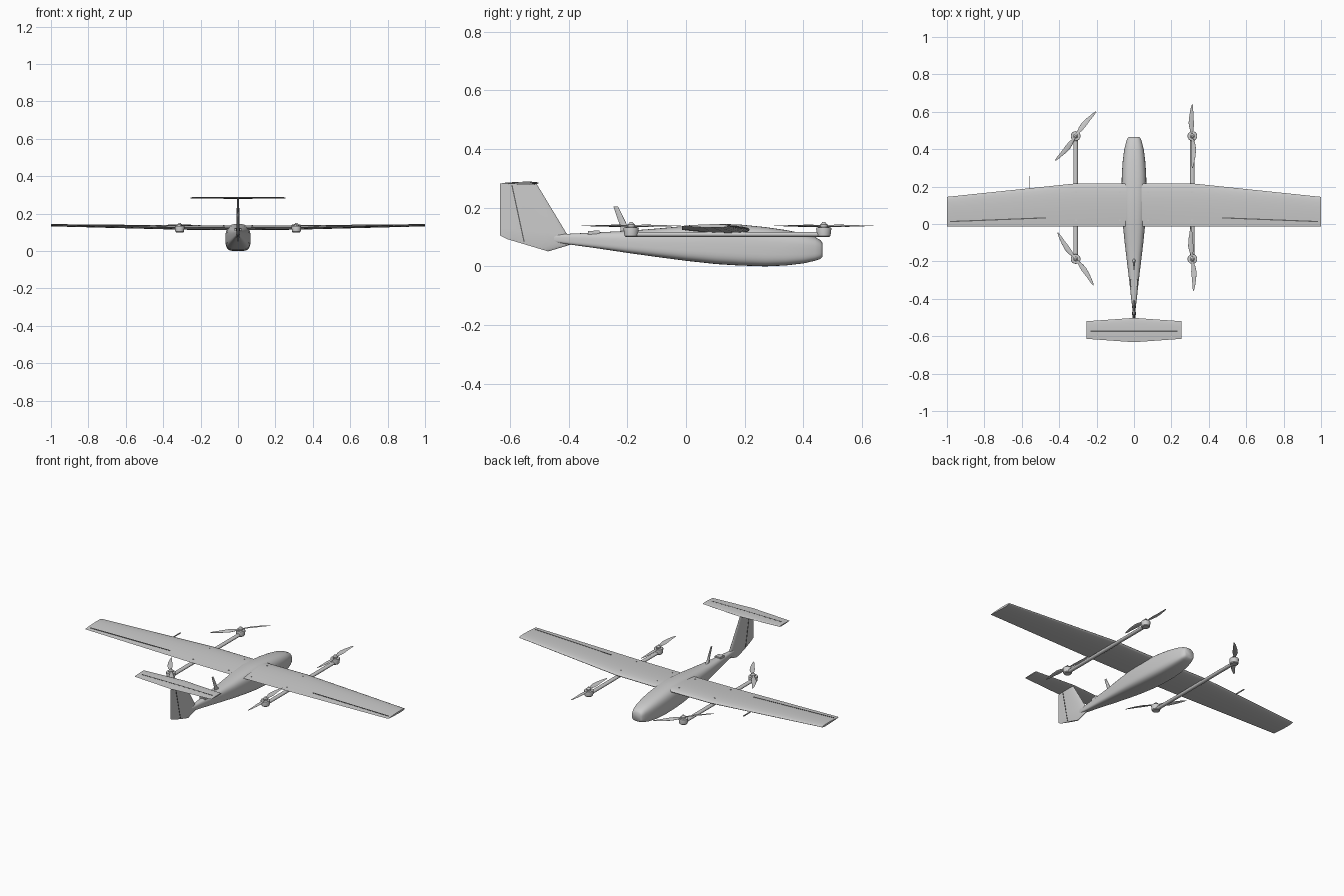
import bpy, bmesh, math
from mathutils import Vector, Matrix

if "Cube" in bpy.data.objects:
    bpy.data.objects.remove(bpy.data.objects["Cube"])


def material(name, rgb):
    m = bpy.data.materials.new(name)
    m.use_nodes = True
    m.diffuse_color = (*rgb, 1)
    m.node_tree.nodes["Principled BSDF"].inputs["Base Color"].default_value = (*rgb, 1)
    return m


GREY = material("light grey", (0.6, 0.6, 0.6))
DARK = material("dark groove", (0.12, 0.12, 0.12))


def finish(bm, name, mat=GREY, angle=35):
    bmesh.ops.remove_doubles(bm, verts=bm.verts, dist=1e-6)
    bmesh.ops.recalc_face_normals(bm, faces=bm.faces)
    mesh = bpy.data.meshes.new(name)
    bm.to_mesh(mesh)
    bm.free()
    ob = bpy.data.objects.new(name, mesh)
    bpy.context.collection.objects.link(ob)
    mesh.materials.append(mat)
    bpy.ops.object.select_all(action='DESELECT')
    ob.select_set(True)
    bpy.context.view_layer.objects.active = ob
    bpy.ops.object.shade_smooth_by_angle(angle=math.radians(angle))
    return ob


def loft(bm, rings):
    """Skin a row of closed rings and cap both ends."""
    rows = [[bm.verts.new(p) for p in r] for r in rings]
    for a, b in zip(rows, rows[1:]):
        for i in range(len(a)):
            j = (i + 1) % len(a)
            bm.faces.new((a[i], a[j], b[j], b[i]))
    bm.faces.new(rows[0])
    bm.faces.new(rows[-1])


def half(u):
    """Half thickness of a symmetric aerofoil of unit thickness."""
    return 5 * (.2969 * u ** .5 - .126 * u - .3516 * u * u + .2843 * u ** 3 - .1036 * u ** 4)


CHORD = (.01, .04, .1, .2, .35, .55, .78)


def foil(le, te, thick, up):
    """Aerofoil ring from leading to trailing edge."""
    le, te, up = Vector(le), Vector(te), Vector(up)
    at = lambda u, s: le.lerp(te, u) + up * (s * thick * half(u))
    return ([le] + [at(u, 1) for u in CHORD] + [at(1, 1), at(1, -1)]
            + [at(u, -1) for u in reversed(CHORD)])


def bar(bm, p, q, width, height, up=(0, 0, 1)):
    """Square bar from p to q."""
    p, q, up = Vector(p), Vector(q), Vector(up)
    side = (q - p).cross(up).normalized() * width / 2
    v = up * height / 2
    loft(bm, [[c + side + v, c - side + v, c - side - v, c + side - v] for c in (p, q)])


def lathe(bm, profile, x, y, n=24):
    loft(bm, [[Vector((x + r * math.cos(2 * math.pi * i / n), y + r * math.sin(2 * math.pi * i / n), z))
               for i in range(n)] for r, z in profile])


# Fuselage: y, half width, bottom z, top z
SECTIONS = [(-.505, .003, .090, .106), (-.4, .015, .075, .111), (-.3, .026, .061, .116),
            (-.2, .038, .046, .121), (-.1, .050, .032, .129), (0, .060, .019, .138),
            (.1, .066, .008, .145), (.18, .067, .003, .143), (.27, .065, .0, .134),
            (.34, .060, .003, .124), (.40, .052, .010, .112), (.44, .042, .019, .100),
            (.458, .035, .025, .090), (.466, .028, .034, .080)]
bm = bmesh.new()
rings = []
for y, w, lo, hi in SECTIONS:
    ring = []
    for i in range(40):
        a = 2 * math.pi * i / 40
        c, s = math.cos(a), math.sin(a)
        k = 2 / (2.7 if s > 0 else 4)
        ring.append((w * math.copysign(abs(c) ** k, c), y,
                     (lo + hi) / 2 + (hi - lo) / 2 * math.copysign(abs(s) ** k, s)))
    rings.append(ring)
loft(bm, rings)
finish(bm, "fuselage", angle=50)

# Main wing: straight centre section, tapered outer panels
ROOT, MID, TIP = (0, .217, .124, .026), (.31, .217, .126, .024), (1, .145, .138, .012)
TRAIL = -.014


def wing_at(x):
    a, b = (ROOT, MID) if abs(x) < .31 else (MID, TIP)
    t = (abs(x) - a[0]) / (b[0] - a[0])
    return [p + (q - p) * t for p, q in zip(a, b)][1:]


def wing_top(x, y):
    lead, z, thick = wing_at(x)
    return Vector((x, y, z + thick * half((lead - y) / (lead - TRAIL))))


bm = bmesh.new()
rings = []
for x in (-1, -.31, 0, .31, 1):
    lead, z, thick = wing_at(x)
    rings.append(foil((x, lead, z), (x, TRAIL, z), thick, (0, 0, 1)))
loft(bm, rings)
finish(bm, "wing")

# Aileron slots and wing bolts
bm = bmesh.new()
for s in (-1, 1):
    bar(bm, wing_top(s * .47, .033), wing_top(s * .985, .013), .006, .003)
finish(bm, "aileron_slots", DARK)
bm = bmesh.new()
for s in (-1, 1):
    for x, y in ((.075, .17), (.075, .02), (.31, .17), (.31, .02)):
        z = wing_top(x, y).z
        lathe(bm, [(.004, z - .003), (.004, z + .002)], s * x, y, 12)
finish(bm, "wing_bolts")

# Upright tail fin
bm = bmesh.new()
loft(bm, [foil((0, a, b), (0, c, d), t, (1, 0, 0)) for a, b, c, d, t in
          ((-.47, .051, -.61, .093, .010), (-.39, .075, -.635, .106, .019),
           (-.406, .11, -.635, .13, .019), (-.51, .282, -.635, .282, .011))])
finish(bm, "tail_fin")

# Rudder hinge lines on both sides
bm = bmesh.new()
for s in (-1, 1):
    bar(bm, (s * .0065, -.552, .083), (s * .0040, -.594, .278), .004, .003, (1, 0, 0))
finish(bm, "rudder_hinge_lines", DARK)

# Tailplane with elevator slot
bm = bmesh.new()
loft(bm, [foil((x, a, .284), (x, b, .284), t, (0, 0, 1)) for x, a, b, t in
          ((-.254, -.52, -.614, .007), (0, -.502, -.632, .010), (.254, -.52, -.614, .007))])
finish(bm, "tailplane")
bm = bmesh.new()
for s in (-1, 1):
    bar(bm, (0, -.573, .2875), (s * .232, -.573, .2865), .007, .002)
finish(bm, "elevator_slot", DARK)

# Lift booms, motors and propellers
BOOM_X, MOTOR_Y = .312, (.47, -.187)
MOTOR = [(.019, .100), (.023, .104), (.026, .128), (.025, .133), (.013, .134),
         (.013, .143), (.008, .146), (.005, .151)]
BLADE = [(.0, .010, .006), (.02, .012, .006), (.045, .024, .005), (.07, .029, .004),
         (.11, .022, .003), (.15, .013, .002), (.17, .005, .0015)]  # radius, chord, thickness
PROP_ANGLE = {(-1, .47): 50, (1, .47): 90, (-1, -.187): 124, (1, -.187): 92}
for s, side in ((1, "left"), (-1, "right")):
    bm = bmesh.new()
    n = 16
    loft(bm, [[(s * BOOM_X + .012 * math.cos(2 * math.pi * i / n), y,
                .109 + .009 * math.sin(2 * math.pi * i / n)) for i in range(n)]
              for y in MOTOR_Y])
    finish(bm, side + "_boom")
    for y, end in zip(MOTOR_Y, ("front", "rear")):
        bm = bmesh.new()
        lathe(bm, MOTOR, s * BOOM_X, y)
        finish(bm, f"{side}_{end}_motor")
        bm = bmesh.new()
        for turn in (0, 180):
            rings = []
            for r, chord, thick in BLADE:
                twist = math.radians(16 - 60 * r)
                d = Vector((0, math.cos(twist), math.sin(twist) * s)) * chord
                c = Vector((r, .006 * math.sin(r / .17 * math.pi), 0))
                rings.append(foil(c + d / 2, c - d / 2, thick, (0, 0, 1)))
            old = set(bm.verts)
            loft(bm, rings)
            place = (Matrix.Translation((s * BOOM_X, y, .138))
                     @ Matrix.Rotation(math.radians(PROP_ANGLE[s, y] + turn), 4, 'Z'))
            bmesh.ops.transform(bm, matrix=place, verts=[v for v in bm.verts if v not in old])
        finish(bm, f"{side}_{end}_propeller")

# Swept blade antenna on the spine
bm = bmesh.new()
loft(bm, [foil((0, a, z), (0, b, z), t, (1, 0, 0)) for a, b, z, t in
          ((-.180, -.222, .115, .016), (-.198, -.224, .135, .011), (-.232, -.248, .205, .006))])
finish(bm, "antenna")

# Spine hatch
bm = bmesh.new()
bar(bm, (0, -.335, .112), (0, -.295, .115), .036, .016)
finish(bm, "spine_hatch")

# Air speed probe on the right wing
bm = bmesh.new()
bar(bm, (-.56, .17, .130), (-.56, .257, .130), .005, .005)
finish(bm, "air_speed_probe")
